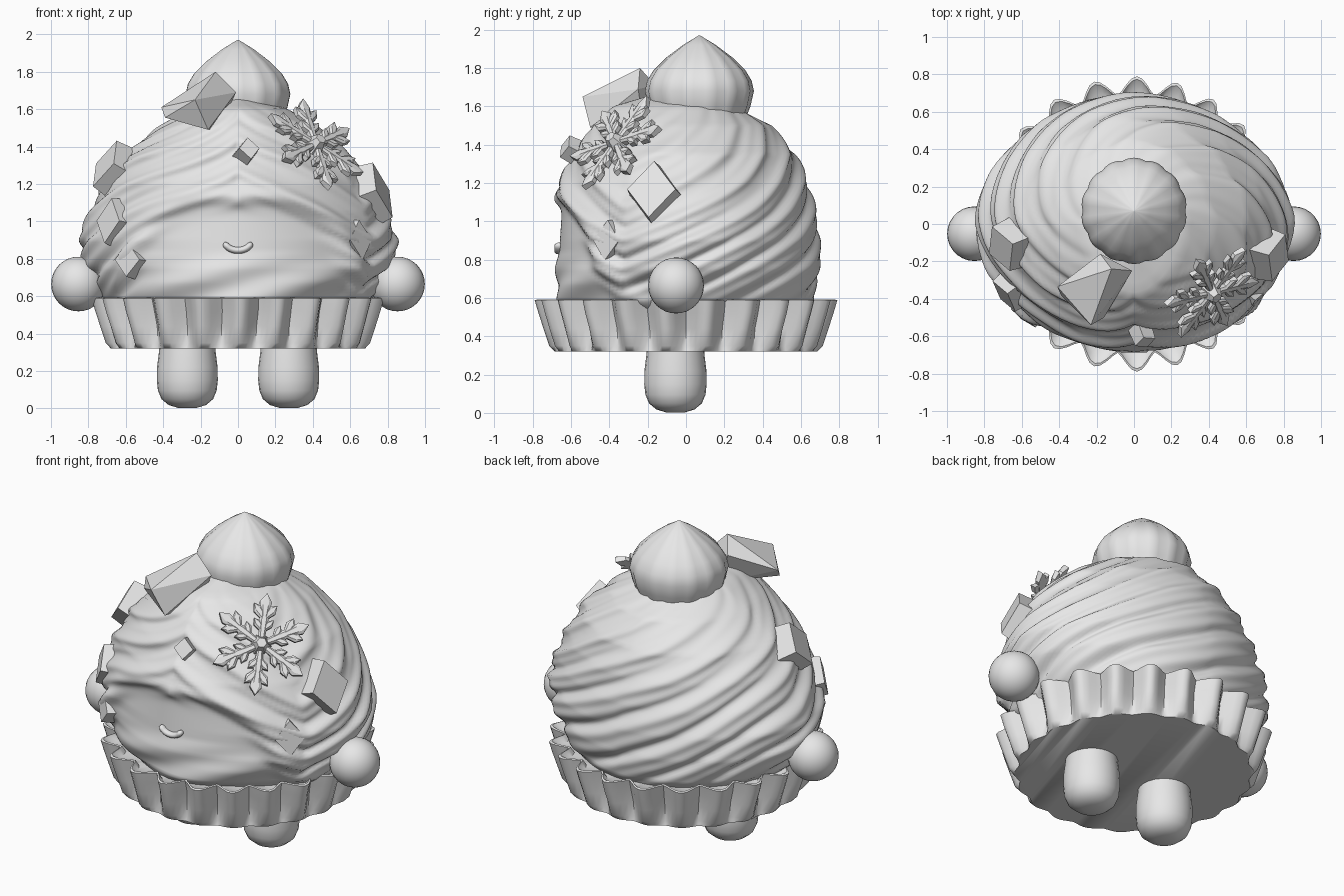
import bpy, bmesh
from math import sin, cos, pi, tau, sqrt, exp, copysign
from mathutils import Vector, Matrix, noise

old = bpy.data.objects.get("Cube")
if old:
    bpy.data.objects.remove(old, do_unlink=True)

grey = bpy.data.materials.new("light grey")
grey.use_nodes = True
grey.diffuse_color = (0.8, 0.8, 0.8, 1)
grey.node_tree.nodes["Principled BSDF"].inputs["Base Color"].default_value = (0.8, 0.8, 0.8, 1)


def finish(name, bm, smooth=40):
    bmesh.ops.recalc_face_normals(bm, faces=bm.faces)
    mesh = bpy.data.meshes.new(name)
    bm.to_mesh(mesh)
    bm.free()
    mesh.materials.append(grey)
    obj = bpy.data.objects.new(name, mesh)
    bpy.context.collection.objects.link(obj)
    if smooth:
        bpy.ops.object.select_all(action="DESELECT")
        bpy.context.view_layer.objects.active = obj
        obj.select_set(True)
        bpy.ops.object.shade_smooth_by_angle(angle=smooth * pi / 180)
    return obj


def loft(name, rings, smooth=40):
    """Skin a list of closed point rings and cap both ends."""
    bm = bmesh.new()
    loops = [[bm.verts.new(p) for p in ring] for ring in rings]
    n = len(loops[0])
    for a, b in zip(loops, loops[1:]):
        for i in range(n):
            j = (i + 1) % n
            bm.faces.new((a[i], a[j], b[j], b[i]))
    bm.faces.new(loops[0][::-1])
    bm.faces.new(loops[-1])
    return finish(name, bm, smooth)


def frame(center, normal, up=(0, 0, 1)):
    """Local axes: x along up, z along the outward normal."""
    z = Vector(normal).normalized()
    x = Vector(up)
    x = (x - z * x.dot(z)).normalized()
    rot = Matrix((x, z.cross(x), z)).transposed().to_4x4()
    return Matrix.Translation(center) @ rot


def clamp(v):
    return max(0, min(1, v))


def power(v):
    return copysign(abs(v) ** 1.08, v)


# Swirled hood: height, half width, front depth, back depth
PROFILE = [(0.50, 0.62, 0.60, 0.60), (0.59, 0.72, 0.68, 0.66), (0.75, 0.82, 0.70, 0.69),
           (0.90, 0.845, 0.69, 0.69), (1.05, 0.79, 0.68, 0.67), (1.20, 0.715, 0.655, 0.63),
           (1.35, 0.61, 0.58, 0.565), (1.50, 0.43, 0.48, 0.44), (1.60, 0.27, 0.38, 0.25),
           (1.665, 0.04, 0.16, 0.02)]


def section(z):
    for lo, hi in zip(PROFILE, PROFILE[1:]):
        if z <= hi[0]:
            t = (z - lo[0]) / (hi[0] - lo[0])
            return [a + (b - a) * t for a, b in zip(lo, hi)][1:]
    return PROFILE[-1][1:]


def swirl(a):
    """Fold count around the hood: parts above the face, then climbs around the back."""
    u = (a + pi / 2) % tau / tau * 6
    return -2 * u if u < 1 else -2 + 9 * (u - 1) / 5


def hood_point(a, z):
    w, front, back = section(z)
    x, y = w * power(cos(a)), (front if sin(a) < 0 else back) * power(sin(a))
    # Broad rounded folds, with finer ones between
    warp = noise.noise(Vector((1.3 * x, 1.3 * y, 1.3 * z)))
    p = 5 * z - swirl(a) + 0.5 * warp
    q = 11 * z - 2 * swirl(a) + 1.2 * warp
    fold = 0.034 * (abs(sin(pi * p)) - 0.6) + 0.007 * sin(tau * q)
    fold *= clamp((1.66 - z) / 0.3) * clamp((z - 0.52) / 0.15)
    # Smooth face opening with a raised arched rim and creases along its bottom
    if y < 0:
        d = ((abs(x - 0.01) / 0.58) ** 2.5 + (max(0, z - 0.56) / 0.53) ** 2.5) ** 0.4
        inside = 1 / (1 + exp((d - 1) * 32))
        rim = 0.028 * exp(-((d - 1.09) / 0.08) ** 2)
        low = clamp((0.84 - z) * 6)
        crease = low * (0.022 + 0.014 * sin(z * 26 - x * 9))
        fold = fold * (1 - inside) + rim + inside * (crease - 0.032)
    k = 1 + fold / max(0.2, sqrt(x * x + y * y))
    return x * k, y * k, z


SIDES, LEVELS = 180, 78
loft("swirled_hood", [[hood_point(tau * i / SIDES, 0.50 + 1.165 * j / LEVELS) for i in range(SIDES)]
                      for j in range(LEVELS + 1)], 70)


# Pleated cup: radius, pleat depth, height
def pleat_ring(r, depth, z, lean):
    n = 22 * 8
    ring = []
    for i in range(n):
        a = tau * i / n
        rr = r + depth * (0.6 * cos(22 * (a + pi / 2)) + 0.8 * abs(cos(11 * (a + pi / 2))) - 0.4)
        b = a + lean * sin(3 * a)
        ring.append((rr * cos(b), rr * sin(b), z))
    return ring


loft("pleated_cup", [pleat_ring(*row) for row in (
    (0.674, 0.012, 0.32, 0), (0.682, 0.032, 0.35, 0.005), (0.70, 0.044, 0.44, 0.01),
    (0.722, 0.048, 0.52, 0.02), (0.742, 0.048, 0.588, 0.02), (0.728, 0.046, 0.592, 0.02),
    (0.69, 0.03, 0.555, 0.02), (0.60, 0, 0.55, 0))], 50)

# Top bud with shallow ribs and a pointed tip
RIBS = 14


def bud_ring(r, z):
    n = RIBS * 4
    ring = []
    for i in range(n):
        rr = r * (0.98 + 0.037 * abs(sin(RIBS * pi * i / n)))
        ring.append((rr * cos(tau * i / n), rr * sin(tau * i / n) + 0.07, z))
    return ring


loft("top_bud", [bud_ring(r, z) for r, z in (
    (0.17, 1.50), (0.235, 1.53), (0.262, 1.60), (0.28, 1.68), (0.268, 1.735),
    (0.235, 1.79), (0.17, 1.855), (0.085, 1.92), (0.004, 1.97))], 40)

# Hands and feet
for side, label in ((1, "left"), (-1, "right")):
    bm = bmesh.new()
    bmesh.ops.create_uvsphere(bm, u_segments=28, v_segments=16, radius=0.146,
                              matrix=Matrix.Translation((side * 0.853, -0.052, 0.665)))
    finish(label + "_hand", bm)
    loft(label + "_leg", [[(side * 0.271 + r * cos(tau * i / 24), r * sin(tau * i / 24) - 0.055, z)
                           for i in range(24)]
                          for r, z in ((0.05, 0.003), (0.10, 0.018), (0.138, 0.05), (0.157, 0.095),
                                       (0.163, 0.15), (0.162, 0.22), (0.152, 0.30), (0.148, 0.36))], 60)

# Large uneven crystal beside the bud
bm = bmesh.new()
corners = [bm.verts.new(p) for p in (
    (-0.41, -0.335, 1.61), (-0.12, -0.24, 1.80), (-0.01, -0.25, 1.69), (-0.16, -0.50, 1.49),
    (-0.39, -0.38, 1.555), (-0.23, -0.54, 1.65), (-0.18, -0.16, 1.71), (-0.10, -0.22, 1.50))]
bmesh.ops.convex_hull(bm, input=corners)
finish("large_crystal", bm, 0)

# Crystal blocks: centre, facing, edge length, depth, stretch along the upright diagonal
CRYSTALS = [((-0.655, -0.11, 1.275), (-0.75, -0.3, 0.45), 0.20, 0.14, 1.1),
            ((-0.66, -0.36, 0.995), (-0.8, -0.6, 0.2), 0.16, 0.09, 1.2),
            ((-0.56, -0.46, 0.79), (-0.6, -0.8, 0.1), 0.13, 0.11, 1.1),
            ((0.715, -0.165, 1.145), (0.9, -0.25, 0.35), 0.205, 0.13, 1.2),
            ((0.62, -0.385, 0.895), (0.75, -0.65, 0.12), 0.14, 0.10, 1.2),
            ((0.045, -0.59, 1.37), (0.3, -0.8, 0.4), 0.09, 0.10, 1.1)]
for k, (center, normal, edge, depth, stretch) in enumerate(CRYSTALS):
    bm = bmesh.new()
    bmesh.ops.create_cube(bm, size=1)
    bm.transform(Matrix.Diagonal((stretch, 1, 1, 1)) @ Matrix.Rotation(pi / 4, 4, "Z")
                 @ Matrix.Diagonal((edge, edge, depth, 1)))
    for v in bm.verts:
        if v.co.z > 0:
            v.co.xy *= 0.9
    bm.transform(frame(center, normal))
    finish("crystal_%d" % (k + 1), bm, 0)


# Snowflake ornament built from leaf-shaped bars
def leaf(bm, start, angle, length, width, thick):
    rot = Matrix.Rotation(angle, 3, "Z")
    pts = [(0, width * 0.3), (0, -width * 0.3), (length * 0.62, width / 2),
           (length * 0.62, -width / 2), (length, 0)]
    verts = [bm.verts.new(Vector(start) + rot @ Vector((x, y * s, h)))
             for h, s in ((-thick, 1), (thick * 0.4, 1), (thick, 0.5)) for x, y in pts]
    bmesh.ops.convex_hull(bm, input=verts)


bm = bmesh.new()
for arm in range(6):
    a = tau * arm / 6
    out = Vector((cos(a), sin(a), 0))
    leaf(bm, out * 0.02, a, 0.20, 0.055, 0.018)
    leaf(bm, out * 0.17, a, 0.13, 0.07, 0.018)
    for s in (1, -1):
        leaf(bm, out * 0.085, a + s * 0.75, 0.085, 0.046, 0.016)
        leaf(bm, out * 0.155, a + s * 0.7, 0.105, 0.056, 0.016)
snow = frame((0.415, -0.365, 1.41), (0.85, -0.95, 0.95), (-0.07, 0.16, 0.23))
bm.transform(snow)
finish("snowflake", bm, 25)

bm = bmesh.new()
bmesh.ops.create_cone(bm, cap_ends=True, segments=6, radius1=0.065, radius2=0.03, depth=0.08)
bm.transform(snow @ Matrix.Translation((0, 0, 0.015)))
finish("snowflake_gem", bm, 0)

# Smiling mouth: a bent tube with rounded ends
rings = []
for i in range(17):
    t = i / 16
    a = pi + pi * t
    r = 0.018 * clamp(max(0.12, sqrt(sin(pi * t) * 3)))
    d = Vector((cos(a), 0, sin(a)))
    mid = Vector((0, -0.665, 0.89)) + Vector((d.x * 0.068, 0, d.z * 0.045))
    rings.append([mid + d * r * cos(tau * k / 10) + Vector((0, r * 1.3 * sin(tau * k / 10), 0))
                  for k in range(10)])
loft("mouth", rings, 60)
